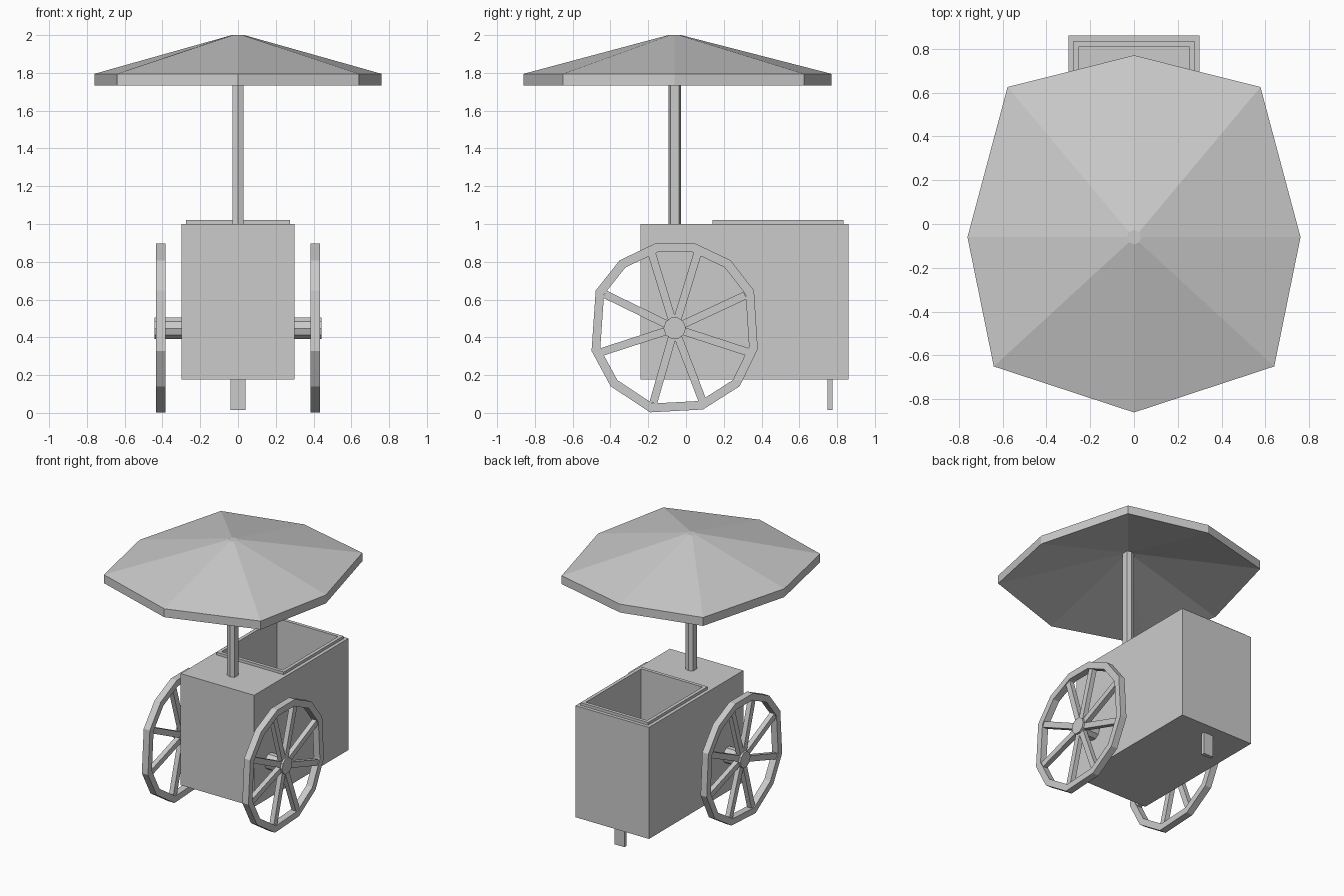
import bpy, bmesh, math
from mathutils import Matrix, Vector

if "Cube" in bpy.data.objects:
    bpy.data.objects.remove(bpy.data.objects["Cube"])


def loft(name, rings, closed=False):
    """Skin a list of equal-length point rings; cap the ends unless closed."""
    bm = bmesh.new()
    vs = [[bm.verts.new(p) for p in r] for r in rings]
    n = len(vs[0])
    pairs = list(zip(vs, vs[1:])) + ([(vs[-1], vs[0])] if closed else [])
    for a, b in pairs:
        for i in range(n):
            j = (i + 1) % n
            bm.faces.new((a[i], a[j], b[j], b[i]))
    if not closed:
        bm.faces.new(vs[0])
        bm.faces.new(vs[-1])
    bmesh.ops.recalc_face_normals(bm, faces=bm.faces)
    me = bpy.data.meshes.new(name)
    bm.to_mesh(me)
    bm.free()
    ob = bpy.data.objects.new(name, me)
    bpy.context.collection.objects.link(ob)
    return ob


def rect(hx, y0, y1, z):
    return [(-hx, y0, z), (hx, y0, z), (hx, y1, z), (-hx, y1, z)]


# Cart body: box with a raised rim around a deep open bin at the back
loft("cart_body", [
    rect(0.30, -0.24, 0.86, 0.177),
    rect(0.30, -0.24, 0.86, 1.0),
    rect(0.275, 0.14, 0.835, 1.0),
    rect(0.275, 0.14, 0.835, 1.02),
    rect(0.25, 0.165, 0.81, 1.02),
    rect(0.25, 0.165, 0.81, 0.30),
])

# Rear support leg
loft("rear_leg", [rect(0.04, 0.75, 0.776, 0.015), rect(0.04, 0.75, 0.776, 0.18)])

# Canopy pole: slightly pointed front and back
CY = -0.06
pole = [(0, -0.033), (0.03, -0.023), (0.03, 0.023),
        (0, 0.033), (-0.03, 0.023), (-0.03, -0.023)]
loft("canopy_pole", [[(x, y + CY, z) for x, y in pole] for z in (0.99, 1.96)])

# Canopy: uneven eight-sided shell, hollow underneath
edge = [(0, -0.86), (0.64, -0.65), (0.76, CY), (0.577, 0.625),
        (0, 0.77), (-0.577, 0.625), (-0.76, CY), (-0.64, -0.65)]
tip = [(0.033 * math.sin(i * math.pi / 4), CY - 0.033 * math.cos(i * math.pi / 4))
       for i in range(8)]
loft("canopy", [[(x, y, z) for x, y in pts] for pts, z in
                ((tip, 2.0), (edge, 1.795), (edge, 1.733), (tip, 1.94))])

# Wheels: twelve-sided rim and eight spokes, repeated on both sides
WZ = 0.448
rim = [(-0.101, 0.45), (0.106, 0.45), (0.296, 0.36), (0.42, 0.2),
       (0.44, -0.11), (0.344, -0.307), (0.15, -0.43), (-0.13, -0.445),
       (-0.339, -0.307), (-0.44, -0.12), (-0.418, 0.2), (-0.291, 0.36)]
spokes = [107, 73, 25, -18, -69, -106, -162, 154]


def rim_ring(x, s):
    return [(x, CY + y * s, WZ + z * s) for y, z in rim]


for side, s in (("right", 1), ("left", -1)):
    a, b = s * 0.385, s * 0.435
    loft(side + "_wheel_rim", [rim_ring(a, 1), rim_ring(b, 1),
                               rim_ring(b, 0.895), rim_ring(a, 0.895)], True)
    for k, deg in enumerate(spokes):
        t = math.radians(deg)
        d = Vector((0, math.cos(t), math.sin(t)))
        w = Vector((0, -d.z, d.y)) * 0.021
        c = Vector((s * 0.41, CY, WZ))
        x = Vector((0.018, 0, 0))
        loft(f"{side}_spoke_{k + 1}",
             [[c + d * r + o for o in (w + x, w - x, -w - x, -w + x)]
              for r in (0.03, 0.412)])

# Axle running through the cart, ending as the wheel hubs
loft("axle", [[(x, CY + 0.059 * math.cos(i * math.pi / 5),
                WZ + 0.059 * math.sin(i * math.pi / 5)) for i in range(10)]
              for x in (-0.443, 0.443)])
